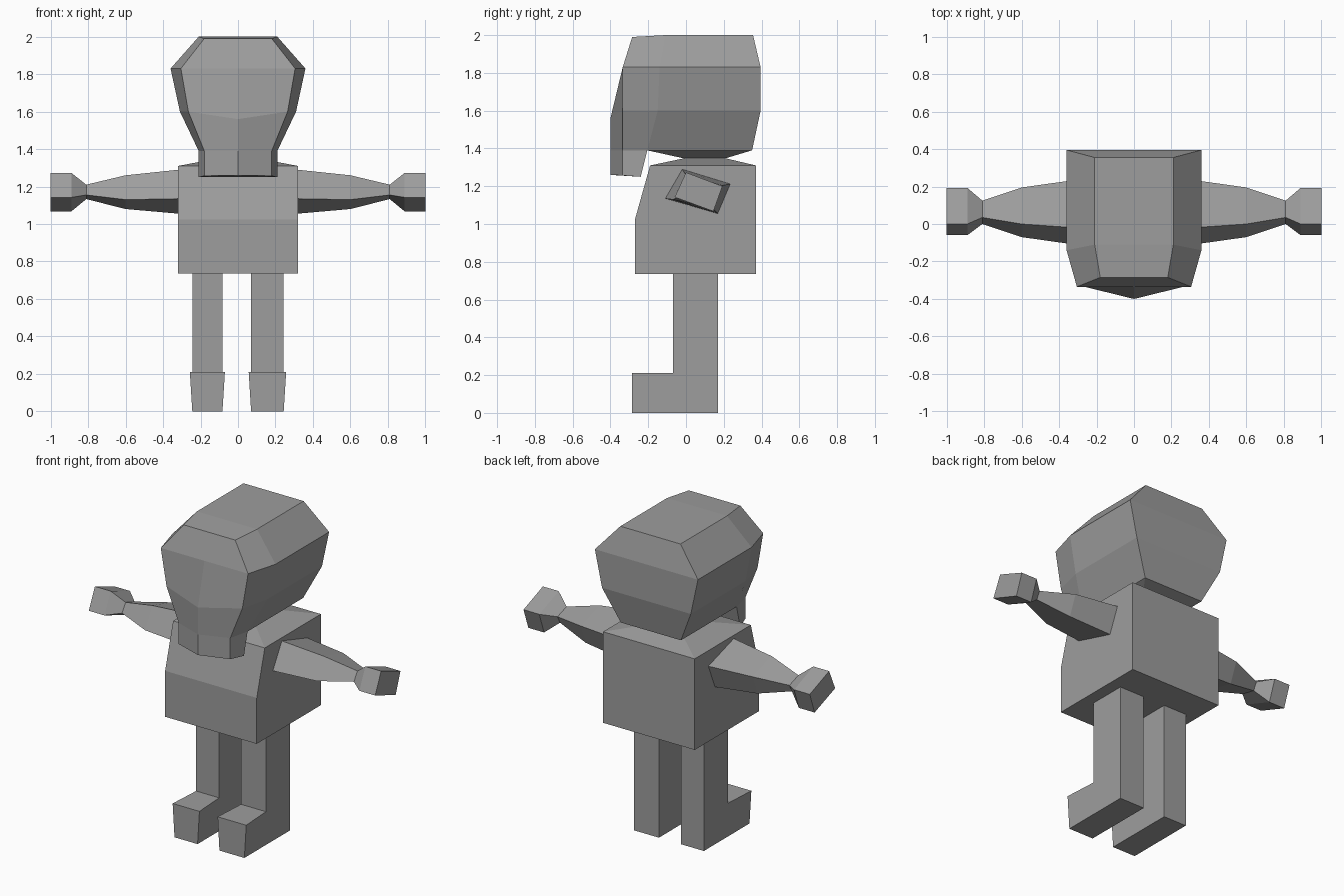
import bpy, bmesh

if "Cube" in bpy.data.objects:
    bpy.data.objects.remove(bpy.data.objects["Cube"])

grey = bpy.data.materials.new("plain grey")
grey.diffuse_color = (0.34, 0.34, 0.34, 1)
grey.use_nodes = True
grey.node_tree.nodes["Principled BSDF"].inputs["Base Color"].default_value = grey.diffuse_color


def make(name, verts, faces, mirror=False):
    """Flat shaded mesh object with outward normals, optionally mirrored in x."""
    mesh = bpy.data.meshes.new(name)
    mesh.from_pydata(verts, [], faces)
    mesh.materials.append(grey)
    ob = bpy.data.objects.new(name, mesh)
    bpy.context.collection.objects.link(ob)
    bm = bmesh.new()
    bm.from_mesh(mesh)
    if mirror:
        geom = bm.verts[:] + bm.edges[:] + bm.faces[:]
        bmesh.ops.mirror(bm, geom=geom, axis='X', merge_dist=0.0005)
        bmesh.ops.remove_doubles(bm, verts=bm.verts[:], dist=0.0005)
    bmesh.ops.recalc_face_normals(bm, faces=bm.faces[:])
    bm.to_mesh(mesh)
    bm.free()
    return ob


def loft(name, rings):
    """Skin a list of equal sized closed rings and cap both ends."""
    n = len(rings[0])
    verts = [p for ring in rings for p in ring]
    faces = [(r * n + i, r * n + (i + 1) % n, (r + 1) * n + (i + 1) % n, (r + 1) * n + i)
             for r in range(len(rings) - 1) for i in range(n)]
    faces += [tuple(range(n)), tuple(range(len(verts) - n, len(verts)))]
    return make(name, verts, faces)


def rect(x, y0, y1, z):
    return [(-x, y0, z), (x, y0, z), (x, y1, z), (-x, y1, z)]


# Torso, with a shallow slope up to the neck
loft("torso", [rect(0.32, -0.27, 0.37, 0.735), rect(0.32, -0.27, 0.37, 1.025),
               rect(0.32, -0.19, 0.37, 1.31), rect(0.11, 0.0, 0.2, 1.35)])

# Arms with hands: tilted four-sided sections (y, z) along x
shoulder = [(-0.02, 1.29), (0.235, 1.212), (0.168, 1.055), (-0.11, 1.135)]
forearm = [(0.0, 1.26), (0.195, 1.205), (0.145, 1.08), (-0.07, 1.13)]
wrist = [(0.035, 1.21), (0.125, 1.18), (0.1, 1.133), (0.0, 1.155)]
hand = [(0.0, 1.273), (0.193, 1.2), (0.145, 1.067), (-0.06, 1.142)]
for side, label in ((-1, "left"), (1, "right")):
    loft(label + "_arm", [[(side * x, y, z) for y, z in sec] for x, sec in
                          ((0.315, shoulder), (0.6, forearm), (0.81, wrist),
                           (0.89, hand), (1.0, hand))])

# Legs with feet: L-shaped profile (y, z, flare of the toe)
leg_profile = [(0.17, 0, 0), (0.17, 0.74, 0), (-0.07, 0.74, 0),
               (-0.07, 0.21, 0), (-0.285, 0.21, 0.013), (-0.285, 0, 0)]
for label, x0, x1 in (("left", -0.244, -0.083), ("right", 0.07, 0.244)):
    loft(label + "_leg", [[(x0 - f, y, z) for y, z, f in leg_profile],
                          [(x1 + f, y, z) for y, z, f in leg_profile]])

# Head half: each level runs face centre, face corner, temple, back corner, back centre
# (z, face centre y and z, face corner x and y, temple x and y, back y)
levels = [(2.0, -0.285, 1.99, 0.18, -0.285, 0.21, -0.11, 0.355),
          (1.83, -0.335, 1.83, 0.305, -0.335, 0.36, -0.14, 0.395),
          (1.6, -0.4, 1.56, 0.265, -0.335, 0.31, -0.15, 0.395),
          (1.39, -0.4, 1.39, 0.18, -0.335, 0.21, -0.205, 0.35)]
verts, faces = [], []
for z, cy, cz, fx, fy, tx, ty, by in levels:
    verts += [(0, cy, cz), (fx, fy, 1.99 if z == 2.0 else z), (tx, ty, z), (tx, by, z), (0, by, z)]
for r in range(3):
    for c in range(4):
        a = r * 5 + c
        faces.append((a, a + 1, a + 6, a + 5))
# crown
verts.append((0, -0.11, 2.0))                                   # 20
faces += [(0, 1, 2, 20), (20, 2, 3, 4)]
# chin block hanging below the face
verts += [(0, -0.4, 1.26), (0.18, -0.335, 1.257),               # 21, 22
          (0.21, -0.24, 1.25), (0, -0.24, 1.25), (0, -0.205, 1.39)]   # 23, 24, 25
faces += [(15, 16, 22, 21), (16, 17, 23, 22), (17, 25, 24, 23), (21, 22, 23, 24)]
# underside narrowing to the neck
verts += [(0, 0.0, 1.345), (0.11, 0.0, 1.345), (0.11, 0.2, 1.345), (0, 0.2, 1.345)]  # 26-29
faces += [(25, 17, 27, 26), (17, 18, 28, 27), (18, 19, 29, 28), (26, 27, 28, 29)]
make("head", verts, faces, mirror=True)
